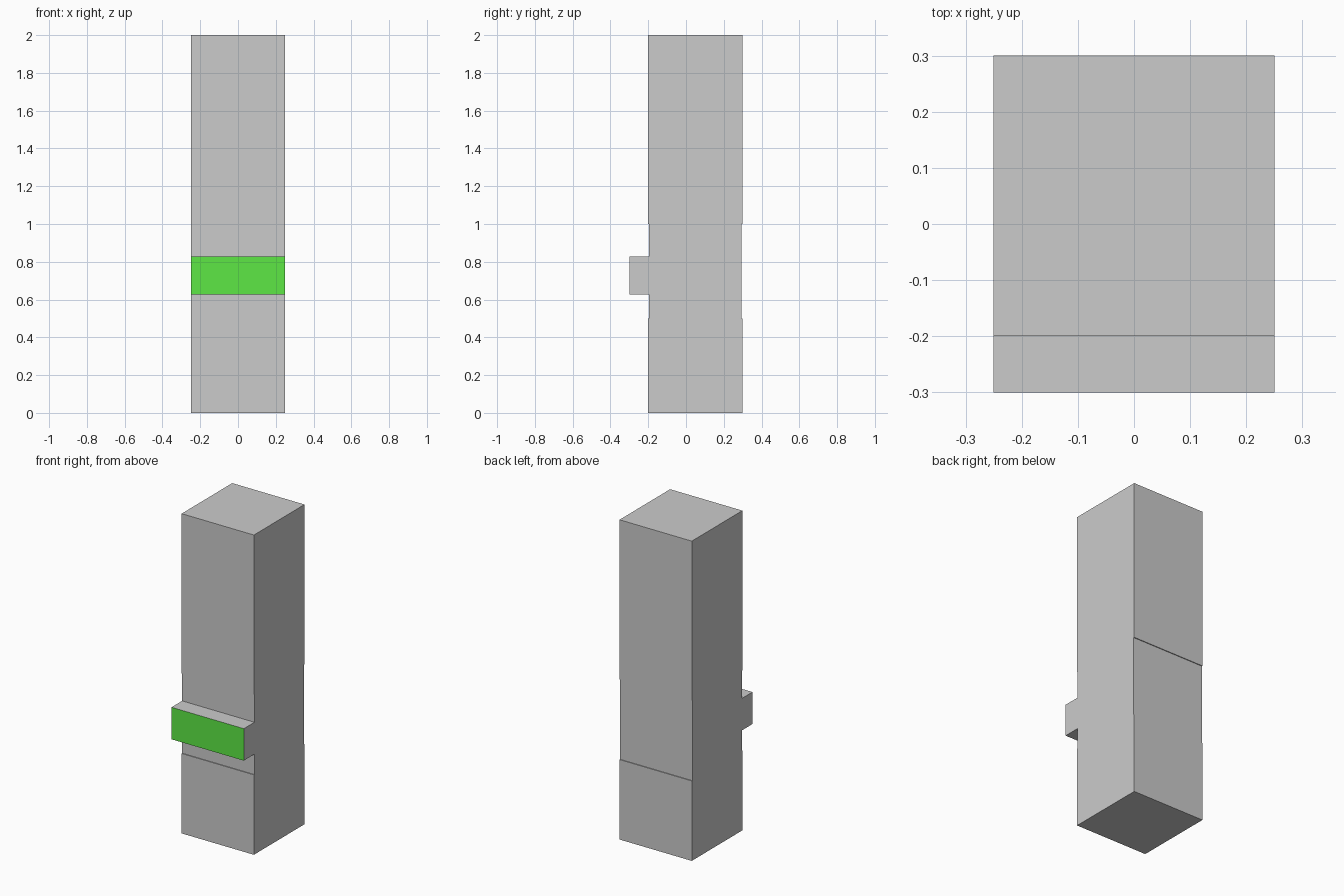
import bpy
import bmesh

if "Cube" in bpy.data.objects:
    bpy.data.objects.remove(bpy.data.objects["Cube"])

HALF_W = 0.25
INSET = 0.005


def extrude_profile(name, profile):
    """Extrude a (y, z) outline across the full width in x."""
    bm = bmesh.new()
    face = bm.faces.new([bm.verts.new((-HALF_W, y, z)) for y, z in profile])
    ext = bmesh.ops.extrude_face_region(bm, geom=[face], use_keep_orig=True)
    moved = [v for v in ext["geom"] if isinstance(v, bmesh.types.BMVert)]
    bmesh.ops.translate(bm, verts=moved, vec=(2 * HALF_W, 0, 0))
    bmesh.ops.recalc_face_normals(bm, faces=bm.faces)
    mesh = bpy.data.meshes.new(name)
    bm.to_mesh(mesh)
    bm.free()
    obj = bpy.data.objects.new(name, mesh)
    bpy.context.collection.objects.link(obj)
    return obj


# Tall column with a shallow waist on its front and back
front, back = -0.2, 0.3
front_side = [(front, 0), (front, 0.5), (front + INSET, 0.5),
              (front + INSET, 1.0), (front, 1.0), (front, 2.0)]
back_side = [(front + back - y, z) for y, z in reversed(front_side)]
extrude_profile("column", front_side + back_side)

# Ledge across the front, seated against the waist
ledge = extrude_profile("front_ledge", [(-0.3, 0.627), (front + INSET, 0.627),
                                        (front + INSET, 0.827), (-0.3, 0.827)])

# Green panel on the ledge's front face only
grey = bpy.data.materials.new("grey")
grey.diffuse_color = (0.7, 0.7, 0.7, 1)
grey.use_nodes = True
grey.node_tree.nodes["Principled BSDF"].inputs["Base Color"].default_value = grey.diffuse_color
green = bpy.data.materials.new("green")
green.diffuse_color = (0.11, 0.8, 0.06, 1)
green.use_nodes = True
green.node_tree.nodes["Principled BSDF"].inputs["Base Color"].default_value = green.diffuse_color
ledge.data.materials.append(grey)
ledge.data.materials.append(green)
for poly in ledge.data.polygons:
    if poly.normal.y < -0.9:
        poly.material_index = 1
